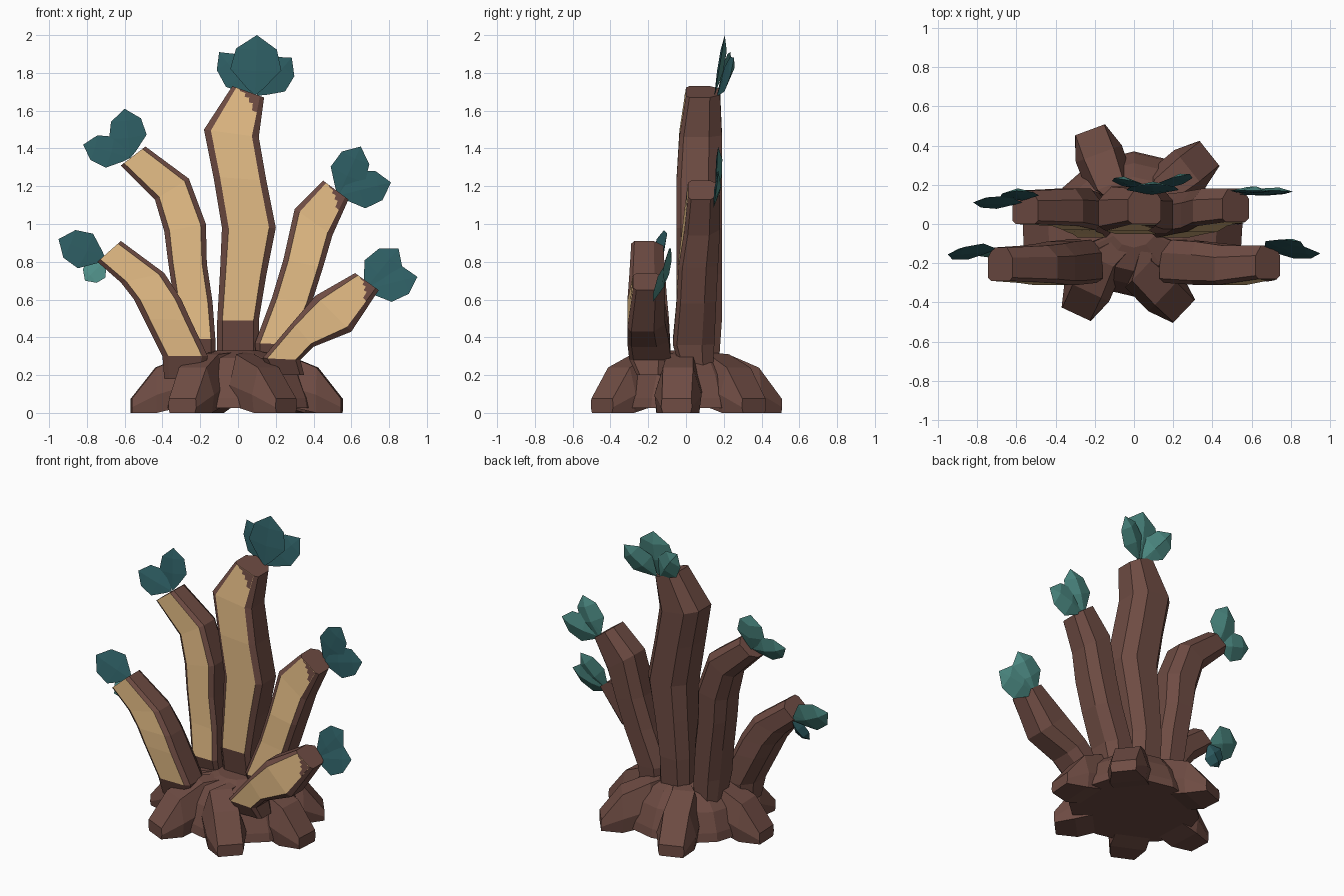
import bpy, math
from mathutils import Vector

if "Cube" in bpy.data.objects:
    bpy.data.objects.remove(bpy.data.objects["Cube"])


def material(name, srgb):
    m = bpy.data.materials.new(name)
    m.diffuse_color = [(c / 255) ** 2.2 for c in srgb] + [1]
    m.use_nodes = True
    m.node_tree.nodes["Principled BSDF"].inputs["Base Color"].default_value = m.diffuse_color
    return m


BARK = material("brown_bark", (110, 77, 69))
WOOD = material("tan_wood", (226, 186, 132))
LEAF_DARK = material("dark_teal_leaf", (48, 92, 97))
LEAF_LIGHT = material("light_teal_leaf", (78, 138, 131))


def make(name, verts, faces, mats, idx=None):
    me = bpy.data.meshes.new(name)
    me.from_pydata([tuple(v) for v in verts], [], faces)
    for m in mats:
        me.materials.append(m)
    if idx:
        for p, i in zip(me.polygons, idx):
            p.material_index = i
    ob = bpy.data.objects.new(name, me)
    bpy.context.collection.objects.link(ob)
    return ob


def loft(n, count):
    """Quads between rings plus both end caps."""
    faces = [(r * n + i, r * n + (i + 1) % n, (r + 1) * n + (i + 1) % n, (r + 1) * n + i)
             for r in range(count - 1) for i in range(n)]
    return faces + [tuple(range(n))[::-1], tuple(range((count - 1) * n, count * n))]


# Branch section as (across, depth) fractions; first edge is the cut front
SECTION = [(.125, 0), (.875, 0), (1, .1), (1, .7), (.78, 1), (.22, 1), (0, .7), (0, .1)]
RAGGED = [(1, 1), (.12, 1), (.2, .93), (.42, .92), (.45, .78), (.62, .8), (.66, .62),
          (.8, .64), (.84, .35), (1, .33)]


def branch(name, stations, ragged=0):
    """stations: (left x, left z, right x, right z, front y, back y)"""
    verts = []
    for lx, lz, rx, rz, f, b in stations:
        verts += [(lx + (rx - lx) * u, f + (b - f) * v, lz + (rz - lz) * u) for u, v in SECTION]
    faces = loft(8, len(stations))
    # wood on the front strip, above the bark collar
    idx = [1 if i % 8 == 0 and 8 <= i < len(faces) - 2 else 0 for i in range(len(faces))]
    make(name, verts, faces, [BARK, WOOD], idx)
    if ragged:
        k = len(stations) - 2
        a, b, d, c = [Vector(verts[i]) for i in (8 * k, 8 * k + 1, 8 * k + 8, 8 * k + 9)]
        pts = [a.lerp(b, u).lerp(d.lerp(c, u), 1 - ragged * (1 - t)) + Vector((0, -.004, 0))
               for u, t in RAGGED]
        make(name + "_ragged_bark", pts, [tuple(range(len(pts)))[::-1]], [BARK])


branch("middle_branch", [
    (-.11, .2, .11, .2, .0, .17), (-.11, .49, .11, .49, -.05, .19),
    (-.095, .75, .15, .73, -.05, .19), (-.085, .98, .2, .98, -.05, .19),
    (-.13, 1.25, .15, 1.23, -.05, .19), (-.18, 1.5, .11, 1.46, -.035, .19),
    (-.03, 1.73, .138, 1.67, .0, .18)], .6)
branch("back_left_branch", [
    (-.29, .2, -.12, .2, -.02, .14), (-.31, .39, -.12, .39, -.07, .15),
    (-.34, .6, -.135, .59, -.05, .16), (-.37, .8, -.165, .79, -.04, .17),
    (-.39, .96, -.17, 1.0, -.03, .18), (-.44, 1.13, -.26, 1.24, -.01, .18),
    (-.62, 1.31, -.49, 1.41, .0, .17)])
branch("back_right_branch", [
    (.1, .2, .27, .2, -.02, .14), (.09, .37, .3, .36, -.07, .15),
    (.18, .61, .39, .58, -.05, .16), (.24, .81, .45, .77, -.04, .17),
    (.30, 1.08, .50, .94, -.01, .18), (.45, 1.23, .585, 1.13, .01, .18)], .55)
branch("front_left_branch", [
    (-.39, .18, -.19, .18, -.26, -.1), (-.40, .3, -.16, .3, -.3, -.08),
    (-.50, .5, -.25, .49, -.31, -.09), (-.55, .6, -.30, .6, -.31, -.1),
    (-.62, .69, -.39, .74, -.3, -.11), (-.745, .8, -.62, .91, -.29, -.12)])
branch("front_right_branch", [
    (.18, .2, .35, .2, -.26, -.1), (.13, .29, .33, .28, -.3, -.08),
    (.29, .48, .40, .35, -.31, -.09), (.41, .62, .60, .43, -.31, -.11),
    (.62, .74, .745, .65, -.28, -.11)], .5)

# Stump: low twelve-sided mound, its underside just clear of the ground
rings = [(.42, .37, .025), (.41, .36, .08), (.36, .31, .2), (.27, .24, .29), (.12, .12, .33)]
verts = [(a * math.cos(math.tau * i / 12), b * math.sin(math.tau * i / 12), z)
         for a, b, z in rings for i in range(12)]
make("stump", verts, loft(12, len(rings)), [BARK])

# Roots: stepped-down wedges with blunt feet; (foot x, foot y, heading x, heading y)
FEET = [(-.225, .48, -.35, .94), (.385, .36, .78, .62), (.55, -.05, 1, -.06),
        (.255, -.445, .72, -.69), (-.295, -.46, -.42, -.9), (-.565, -.05, -1, -.04)]
for n, (fx, fy, hx, hy) in enumerate(FEET):
    foot, out = Vector((fx, fy, 0)), Vector((hx, hy, 0)).normalized()
    side = Vector((-out.y, out.x, 0))
    verts = []
    # (distance behind foot, floor, ridge height, ridge half width, skirt half width)
    for r, lo, z, top, low in [(None, .1, .32, .05, .08), (.30, .04, .31, .07, .12),
                               (.13, 0, .24, .08, .125), (0, 0, .075, .078, .082)]:
        base = foot * .25 if r is None else foot - out * r
        for s, h in [(-low * .9, lo), (low * .9, lo), (low, lo + (z - lo) * .4),
                     (top, z), (-top, z), (-low, lo + (z - lo) * .4)]:
            verts.append(base + side * s + Vector((0, 0, h)))
    make(f"root_{n + 1}", verts, loft(6, 4), [BARK])


def leaf(name, base, tip, width, lean, swap=False):
    """Thin almond lens: dark front, light creased back; lean tips the upper edge backward."""
    base, tip = Vector(base), Vector(tip)
    axis = tip - base
    side = axis.cross(Vector((0, 1, 0))).normalized() * width / 2
    side.y += side.z * lean
    normal = side.cross(axis).normalized()
    if normal.y < 0:
        normal.negate()
    edge = [(.12, .33), (.43, 1), (.77, .8)]
    outline = [base] + [base + axis * t + side * w for t, w in edge] + [tip]
    outline += [base + axis * t - side * w for t, w in edge[::-1]]
    verts = outline + [base + axis * t + normal * h for h in (-.008, .025) for t in (.4, .75)]
    faces = []
    for a, b in ((8, 9), (10, 11)):
        half = [(0, a, 1), (1, a, 2), (2, a, b, 3), (3, b, 4),
                (4, b, 5), (5, b, a, 6), (6, a, 7), (7, a, 0)]
        faces += half if a == 8 else [f[::-1] for f in half]
    ob = make(name, verts, faces, [LEAF_DARK, LEAF_LIGHT],
              [int((i >= 8) != swap) for i in range(16)])
    if sum(p.normal.dot(normal) for p in list(ob.data.polygons)[:8]) > 0:
        ob.data.flip_normals()


# cluster: lean, then leaves as (base, tip, width)
LEAVES = {
    "middle": (0, [((.09, .15, 1.68), (.10, .205, 2.0), .27),
                   ((.10, .165, 1.68), (.285, .255, 1.88), .19),
                   ((.08, .165, 1.68), (-.10, .235, 1.91), .17)]),
    "back_left": (.4, [((-.57, .12, 1.35), (-.60, .17, 1.61), .2),
                       ((-.57, .11, 1.35), (-.82, .11, 1.42), .17)]),
    "back_right": (.12, [((.53, .16, 1.15), (.65, .17, 1.41), .2),
                         ((.53, .15, 1.15), (.81, .165, 1.22), .2)]),
    "front_left": (.45, [((-.70, -.13, .81), (-.95, -.155, .92), .2),
                         ((-.70, -.13, .81), (-.81, -.16, .70), .13)]),
    "front_right": (.4, [((.67, -.13, .65), (.85, -.09, .87), .2),
                         ((.67, -.13, .65), (.95, -.15, .72), .19)]),
}
for key, (lean, blades) in LEAVES.items():
    for i, (base, tip, w) in enumerate(blades):
        leaf(f"{key}_leaf_{i + 1}", base, tip, w, lean, key == "front_left" and i == 1)
